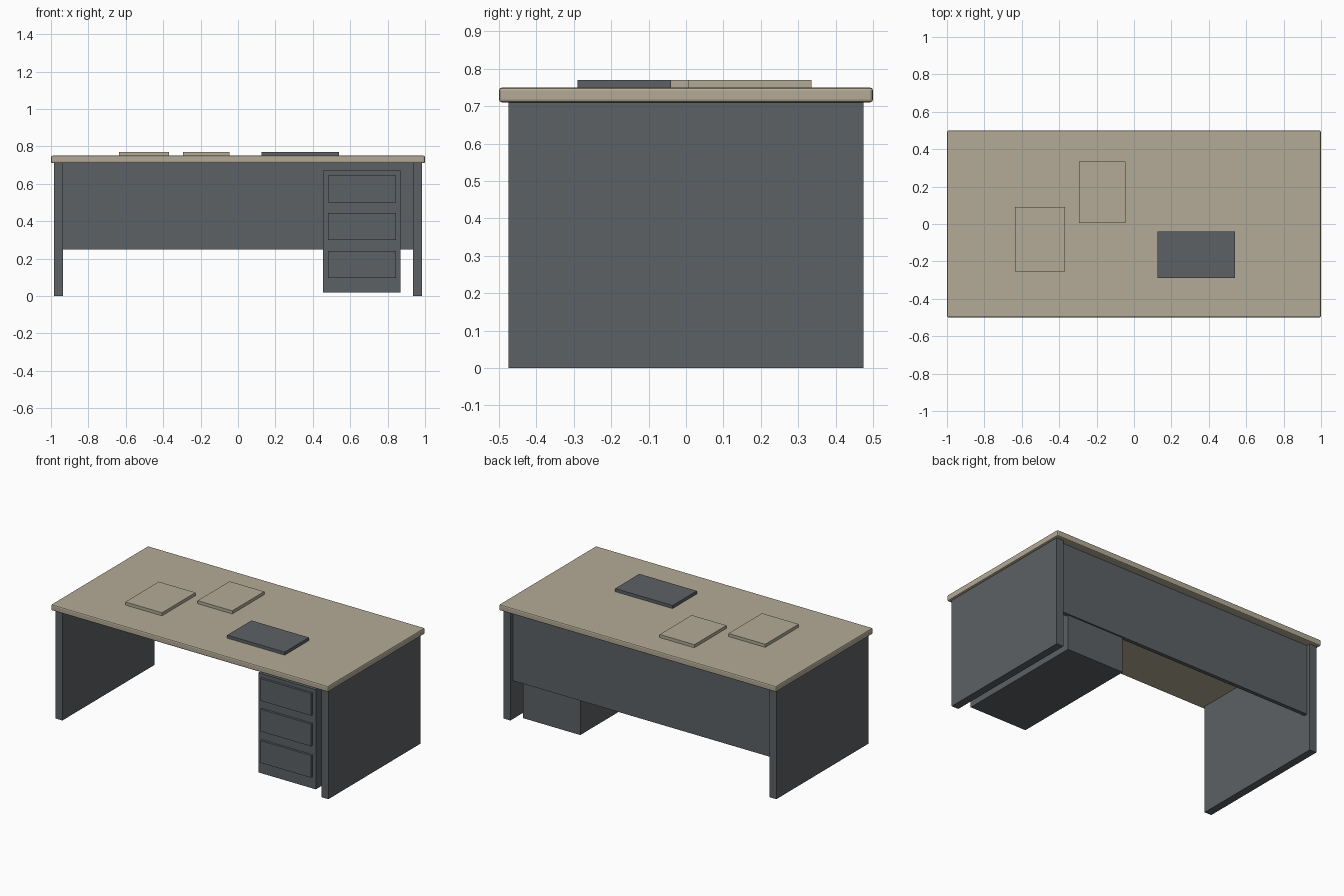
import bpy

default = bpy.data.objects.get("Cube")
if default:
    bpy.data.objects.remove(default, do_unlink=True)


def material(name, rgb):
    mat = bpy.data.materials.new(name)
    mat.use_nodes = True
    colour = (*rgb, 1.0)
    mat.diffuse_color = colour
    mat.node_tree.nodes["Principled BSDF"].inputs["Base Color"].default_value = colour
    return mat


tan = material("tan laminate", (0.456, 0.402, 0.305))
grey = material("slate grey metal", (0.108, 0.12, 0.13))


def box(name, x, y, z, mat, bevel=0.0):
    """Box spanning the given (min, max) ranges."""
    spans = (x, y, z)
    bpy.ops.mesh.primitive_cube_add(size=1, location=[(a + b) / 2 for a, b in spans])
    obj = bpy.context.object
    obj.name = name
    obj.scale = [b - a for a, b in spans]
    bpy.ops.object.transform_apply(location=False, rotation=False, scale=True)
    obj.data.materials.append(mat)
    if bevel:
        mod = obj.modifiers.new("edge_bevel", "BEVEL")
        mod.width = bevel
        mod.segments = 2
    return obj


# Desk top with softened edges
TOP = 0.75
UNDER = 0.71
box("desk_top", (-1, 1), (-0.5, 0.5), (UNDER, TOP), tan, bevel=0.008)

# Full-depth side panels
box("left_side_panel", (0.935, 0.985), (-0.475, 0.475), (0, UNDER), grey)
box("right_side_panel", (-0.985, -0.935), (-0.475, 0.475), (0, UNDER), grey)

# Modesty panel at the back
box("modesty_panel", (-0.935, 0.935), (0.425, 0.45), (0.25, UNDER), grey)

# Drawer pedestal with three raised drawer fronts
box("drawer_pedestal", (0.455, 0.87), (-0.44, 0.44), (0.02, 0.67), grey)
for i, bottom in enumerate((0.095, 0.3, 0.5)):
    box(f"drawer_front_{i + 1}", (0.48, 0.845), (-0.455, -0.44),
        (bottom, bottom + 0.145), grey)

# Paper stacks and desk pad
ITEM = (TOP, 0.77)
box("paper_stack_right", (-0.635, -0.37), (-0.255, 0.09), ITEM, tan)
box("paper_stack_middle", (-0.295, -0.045), (0.005, 0.335), ITEM, tan)
box("desk_pad", (0.125, 0.54), (-0.29, -0.04), ITEM, grey)
